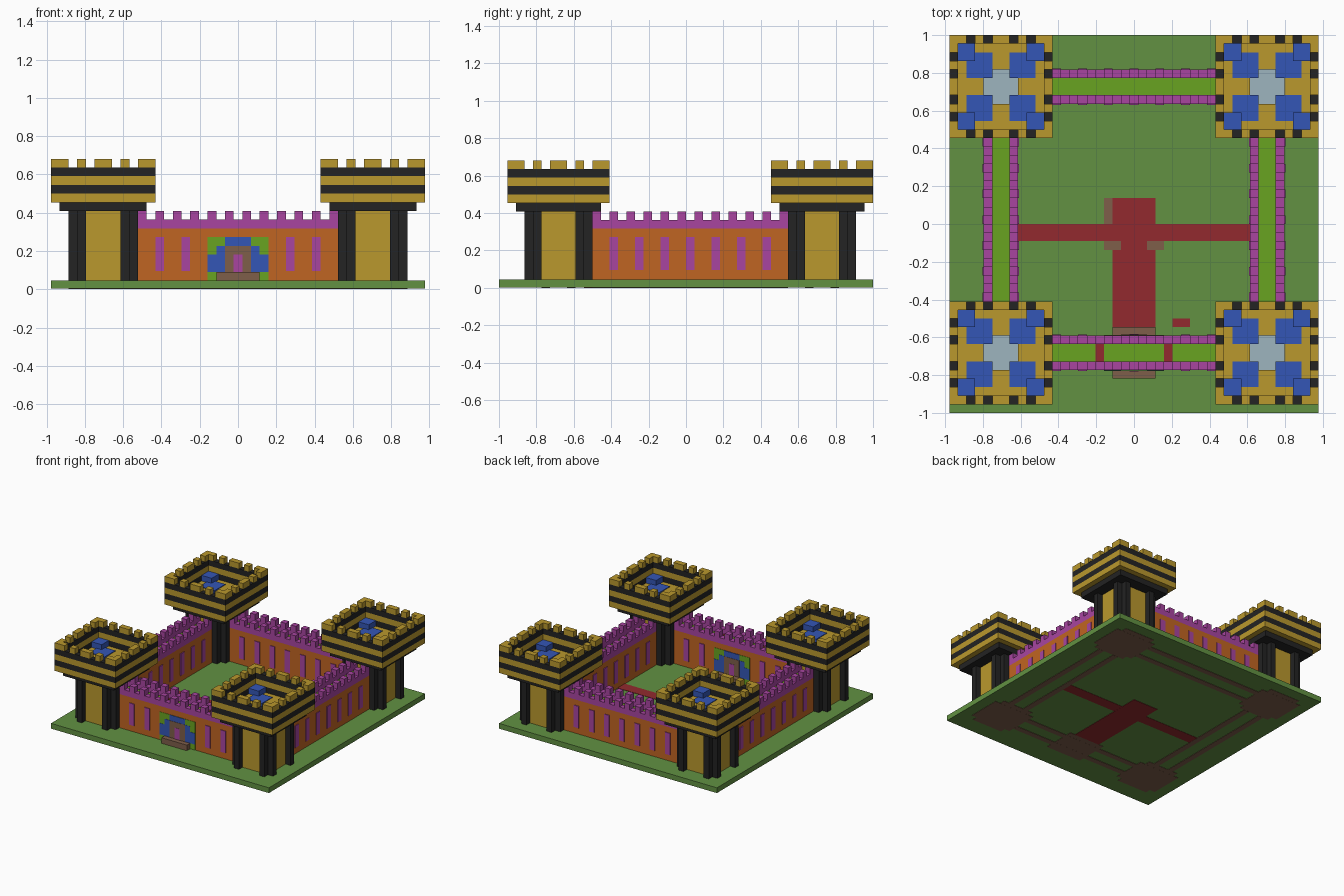
import bpy
import bmesh
from mathutils import Matrix, Vector

if "Cube" in bpy.data.objects:
    bpy.data.objects.remove(bpy.data.objects["Cube"])

V = 1 / 22             # size of one block
NX, NY = 43, 44        # footprint in blocks
E = 0.12               # thickness of painted plates, in blocks


def material(name, srgb):
    lin = [((c / 255 + 0.055) / 1.055) ** 2.4 for c in srgb] + [1]
    m = bpy.data.materials.new(name)
    m.use_nodes = True
    m.diffuse_color = lin
    bsdf = m.node_tree.nodes["Principled BSDF"]
    bsdf.inputs["Base Color"].default_value = lin
    bsdf.inputs["Roughness"].default_value = 0.9
    return m


GRASS = material("grass green", (98, 145, 66))
GOLD = material("gold stone", (186, 152, 45))
BLACK = material("black stone", (35, 35, 35))
MAGENTA = material("magenta stone", (168, 69, 160))
ORANGE = material("orange stone", (192, 101, 34))
LIME = material("lime green", (105, 164, 33))
BLUE = material("blue stone", (52, 86, 182))
PALE = material("pale blue", (157, 181, 191))
BROWN = material("brown stone", (126, 94, 74))
RED = material("red paving", (146, 42, 46))


def blocks(name, mat, boxes):
    """One object from boxes given as (x0, x1, y0, y1, z0, z1) in block units."""
    bm = bmesh.new()
    for x0, x1, y0, y1, z0, z1 in boxes:
        centre = Vector(((x0 + x1 - NX) / 2, (y0 + y1 - NY) / 2, (z0 + z1) / 2)) * V
        size = Vector((x1 - x0, y1 - y0, z1 - z0)) * V
        bmesh.ops.create_cube(bm, size=1, matrix=Matrix.Translation(centre)
                              @ Matrix.Diagonal(size).to_4x4())
    mesh = bpy.data.meshes.new(name)
    bm.to_mesh(mesh)
    bm.free()
    mesh.materials.append(mat)
    obj = bpy.data.objects.new(name, mesh)
    bpy.context.collection.objects.link(obj)
    return obj


def ring(a, b, t, z0, z1):
    """Square ring from a to b with walls t thick."""
    return [(a, b, a, a + t, z0, z1), (a, b, b - t, b, z0, z1),
            (a, a + t, a + t, b - t, z0, z1), (b - t, b, a + t, b - t, z0, z1)]


def corners(x0, x1, y0, y1, z0, z1):
    """Repeat a box in the four corners of the 12-block tower square."""
    return [(*xs, *ys, z0, z1) for xs in ((x0, x1), (12 - x1, 12 - x0))
            for ys in ((y0, y1), (12 - y1, 12 - y0))]


def shift(boxes, dx, dy):
    return [(a + dx, b + dx, c + dy, d + dy, e, f) for a, b, c, d, e, f in boxes]


# Ground slab
blocks("ground", GRASS, [(0, NX, 0, NY, 0.06, 1)])

# Towers
merlons = corners(0, 2, 0, 1, 14, 15) + corners(0, 1, 1, 2, 14, 15)
for a, b in ((3, 4), (5, 7), (8, 9)):
    for s in (0, 11):
        merlons += [(a, b, s, s + 1, 14, 15), (s, s + 1, a, b, 14, 15)]
tower_parts = [
    ("shaft", GOLD, [(3, 9, 3, 9, 1, 9)]),
    ("corner_pillars", BLACK, corners(3, 4, 2, 4, 1, 9) + corners(2, 3, 3, 4, 1, 9)),
    ("collar", BLACK, [(1, 11, 1, 11, 9, 10)]),
    ("gold_bands", GOLD, ring(0, 12, 1, 10, 11) + ring(0, 12, 1, 12, 13)),
    ("black_bands", BLACK, ring(0, 12, 1, 11, 12) + ring(0, 12, 1, 13, 14)),
    ("merlons", GOLD, merlons),
    ("deck", GOLD, ring(1, 11, 3, 10, 11)),
    ("deck_well", PALE, [(4, 8, 4, 8, 10, 10 + E)]),
    ("deck_corners", BLUE, corners(2, 5, 2, 5, 10, 11 + E) + corners(1, 3, 1, 3, 10, 12)),
]
for side, dx in (("right", 0), ("left", 31)):
    for end, dy in (("front", 1), ("back", 32)):
        for part, mat, boxes in tower_parts:
            blocks(f"{end}_{side}_tower_{part}", mat, shift(boxes, dx, dy))

# Walls: built along x, then swapped for the side walls
def wall(name, start, length, across, slots, along_y=False):
    end = start + length

    def put(part, mat, boxes):
        if along_y:
            boxes = [(c, d, a, b, e, f) for a, b, c, d, e, f in boxes]
        blocks(f"{name}_{part}", mat, boxes)

    put("body", ORANGE, [(start - 1, end + 1, across, across + 4, 1, 7)])
    put("walkway", LIME, [(start - 1, end + 1, across + 1, across + 3, 7, 7 + E)])
    parapet = []
    for s in (across, across + 3):
        parapet.append((start - 1, end + 1, s, s + 1, 7, 8))
        parapet += [(i, i + 1, s, s + 1, 8, 9) for i in range(start, end, 2)]
    put("parapet", MAGENTA, parapet)
    put("window_slots", MAGENTA,
        [(i, i + 1, across - E, across + 4 + E, 2.1, 6) for i in slots])


wall("front_wall", 10, 23, 5, (12, 15, 27, 30))
wall("back_wall", 10, 23, 36, range(12, 31, 3))
wall("right_wall", 11, 23, 4, range(13, 32, 3), True)
wall("left_wall", 11, 23, 35, range(13, 32, 3), True)

# Gate, painted on both faces of the front wall
def gate(name, mat, depth, rects):
    blocks(name, mat, [(a, b, 5 - depth, 9 + depth, c, d) for a, b, c, d in rects])


gate("gate_surround", LIME, 0.06, [(18, 25, 1, 6)])
gate("gate_arch", BLUE, 0.1, [(20, 23, 5, 6), (19, 24, 4, 5), (18, 25, 2, 4)])
gate("gate_frame", BROWN, 0.14, [(20, 23, 1, 5)])
gate("gate_door", MAGENTA, 0.18, [(21, 22, 2, 4)])
gate("gate_step", BROWN, 1, [(19, 24, 1, 2)])
blocks("walkway_bands", RED, [(x, x + 1, 6, 8, 7, 7.18) for x in (17, 25)])

# Courtyard paving, showing through the slab
blocks("paving", RED, [(19, 24, 10, 25, 0, 1.08), (8, 35, 20, 22, 0.02, 1.06)])
blocks("loose_paving", RED, [(26, 28, 10, 11, 1, 1.15)])
blocks("paving_edges", BROWN, [(18, 20, 19, 20, 1, 1.14), (23, 25, 19, 20, 1, 1.14),
                               (18, 19, 22, 25, 1, 1.04)])

# Foundations under the slab
footings = [(10, 33, y, y + 1, 0, 0.1) for y in (5, 8, 36, 39)]
footings += [(x, x + 1, 11, 34, 0, 0.1) for x in (4, 7, 35, 38)]
footings.append((18, 25, 4, 10, 0.01, 0.1))
for dx in (0, 31):
    for dy in (1, 32):
        footings += shift([(2, 10, 3, 9, 0.01, 0.1), (3, 9, 2, 10, 0.02, 0.1)], dx, dy)
blocks("footings", BROWN, footings)
